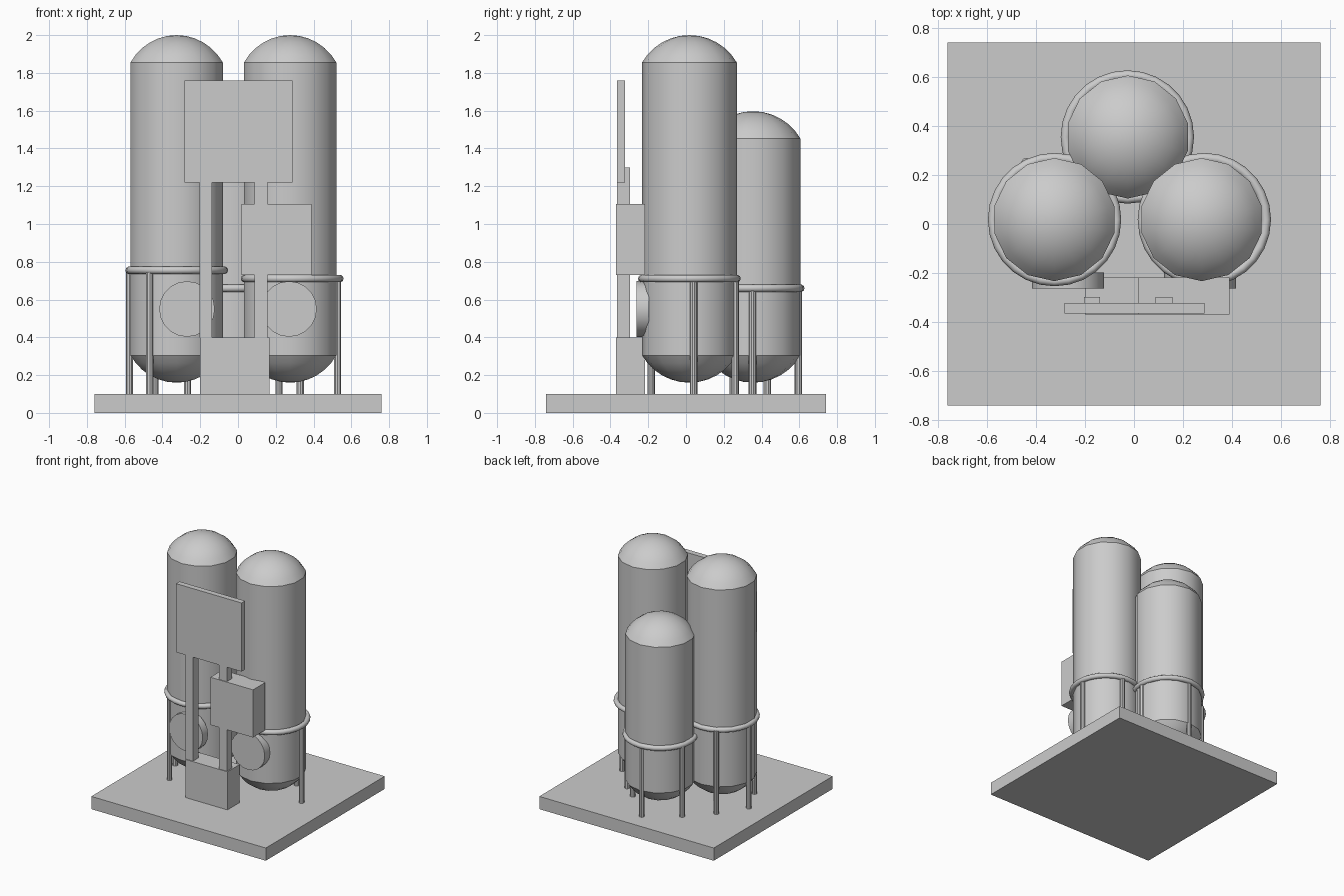
import bpy, bmesh, math

if "Cube" in bpy.data.objects:
    bpy.data.objects.remove(bpy.data.objects["Cube"])

def finish(name, bm, smooth=False):
    bmesh.ops.recalc_face_normals(bm, faces=bm.faces)
    me = bpy.data.meshes.new(name)
    bm.to_mesh(me)
    bm.free()
    ob = bpy.data.objects.new(name, me)
    bpy.context.collection.objects.link(ob)
    if smooth:
        bpy.ops.object.select_all(action='DESELECT')
        bpy.context.view_layer.objects.active = ob
        ob.select_set(True)
        bpy.ops.object.shade_smooth_by_angle(angle=math.radians(30))
    return ob

def box(name, x0, x1, y0, y1, z0, z1):
    bm = bmesh.new()
    bmesh.ops.create_cube(bm, size=1)
    for v in bm.verts:
        v.co.x = x1 if v.co.x > 0 else x0
        v.co.y = y1 if v.co.y > 0 else y0
        v.co.z = z1 if v.co.z > 0 else z0
    return finish(name, bm)

def rod(name, loc, r, depth, sides, rot=(0, 0, 0)):
    bm = bmesh.new()
    bmesh.ops.create_cone(bm, cap_ends=True, segments=sides, radius1=r, radius2=r, depth=depth)
    ob = finish(name, bm, True)
    ob.location, ob.rotation_euler = loc, rot
    return ob

def tank(name, cx, cy, top):
    """Lathe a vessel: shallow spherical cap, straight wall, spherical cap."""
    r, h, n = 0.251, 0.145, 6
    R = (r * r + h * h) / (2 * h)
    a = math.asin(r / R)
    cap = [(R * math.sin(a * i / n), R * (1 - math.cos(a * i / n))) for i in range(n + 1)]
    prof = [(x, 0.16 + z) for x, z in cap] + [(x, top - z) for x, z in reversed(cap)]
    bm = bmesh.new()
    vs = [bm.verts.new((0, x, z)) for x, z in prof]
    es = [bm.edges.new(p) for p in zip(vs, vs[1:])]
    bmesh.ops.spin(bm, geom=vs + es, cent=(0, 0, 0), axis=(0, 0, 1),
                   angle=2 * math.pi, steps=14, use_duplicate=False)
    bmesh.ops.remove_doubles(bm, verts=bm.verts, dist=0.0005)
    finish(name, bm, True).location = (cx, cy, 0)

def ring(name, cx, cy, z):
    bpy.ops.mesh.primitive_torus_add(location=(cx, cy, z), major_radius=0.252, minor_radius=0.02,
                                     major_segments=28, minor_segments=10)
    bpy.context.object.name = name
    bpy.ops.object.shade_smooth_by_angle(angle=math.radians(40))

# concrete pad
box("base_pad", -0.76, 0.76, -0.74, 0.74, 0, 0.1)

# tanks with support rings and legs: tank x, ring x, y, top, ring height, leg positions
tanks = {
    "left": (-0.325, -0.324, 0.018, 2.0, 0.755, [(-0.575, 0.04), (-0.467, -0.185), (-0.44, 0.25)]),
    "right": (0.276, 0.287, 0.018, 2.0, 0.711, [(0.527, 0.04), (0.33, 0.26)]),
    "back": (-0.025, -0.027, 0.355, 1.597, 0.66, [(0.217, 0.352), (-0.03, 0.595), (-0.267, 0.43)]),
}
for side, (tx, rx, y, top, rz, legs) in tanks.items():
    tank(side + "_tank", tx, y, top)
    ring(side + "_support_ring", rx, y, rz)
    for i, (lx, ly) in enumerate(legs):
        rod(f"{side}_leg_{i + 1}", (lx, ly, (0.1 + rz) / 2), 0.02, rz - 0.1, 10)

# round access hatches on the two front tanks
for side, s in (("left", -1), ("right", 1)):
    rod(side + "_hatch", (s * 0.27, -0.23, 0.55), 0.147, 0.066, 20, (math.pi / 2, 0, 0))

# sign board, posts and control boxes
box("sign_panel", -0.283, 0.288, -0.366, -0.322, 1.22, 1.76)
box("left_post", -0.203, -0.138, -0.364, -0.297, 0.4, 1.3)
box("right_post", 0.088, 0.157, -0.364, -0.297, 0.4, 1.3)
box("lower_box", -0.2, 0.167, -0.37, -0.218, 0.1, 0.4)
box("upper_box", 0.018, 0.39, -0.37, -0.218, 0.73, 1.105)
